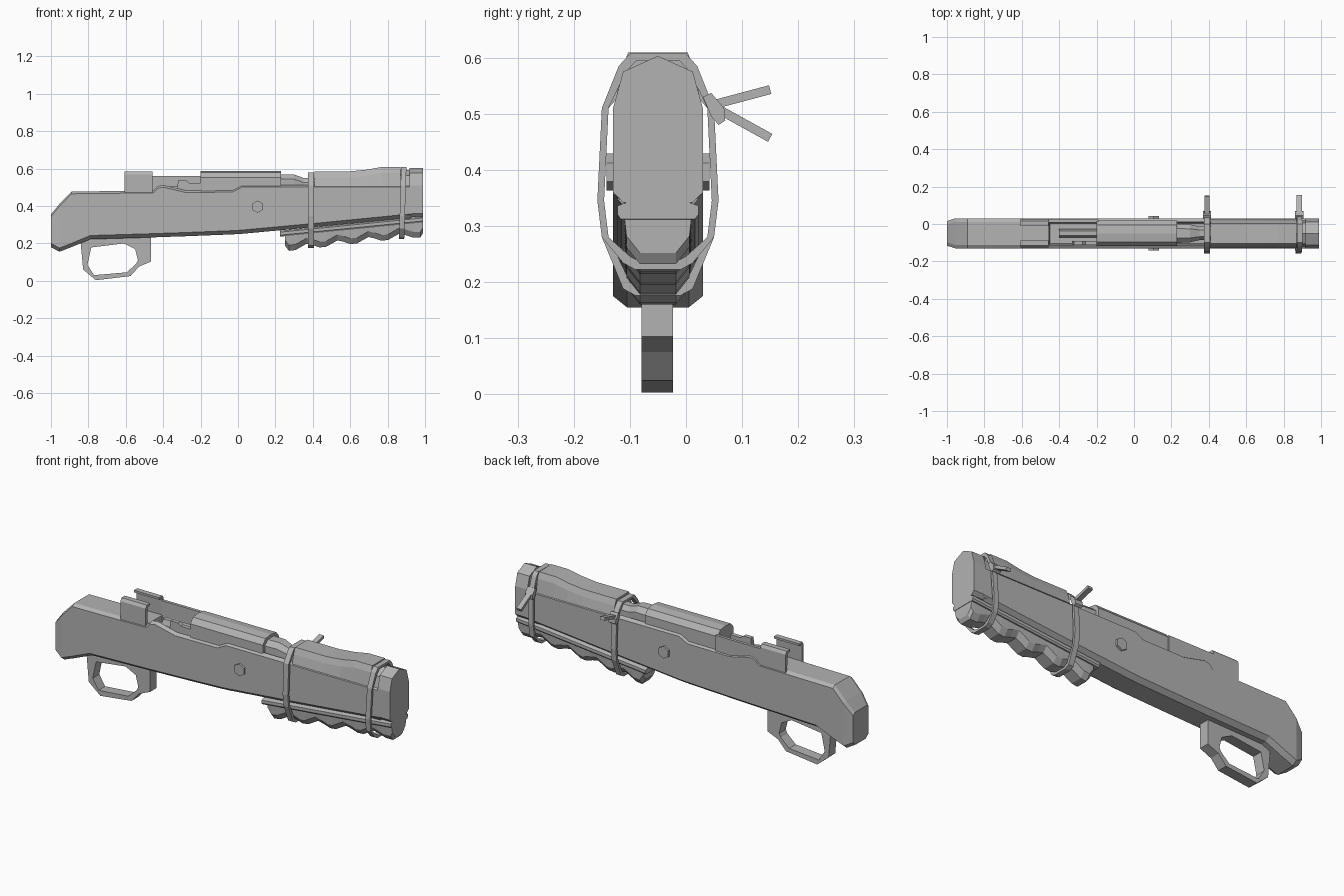
import bpy, bmesh, math
from mathutils import Vector

if "Cube" in bpy.data.objects:
    bpy.data.objects.remove(bpy.data.objects["Cube"], do_unlink=True)

CY = -0.05  # centre line of the weapon

grey = bpy.data.materials.new("plain grey")
grey.use_nodes = True
grey.diffuse_color = (0.45, 0.45, 0.45, 1)
grey.node_tree.nodes["Principled BSDF"].inputs["Base Color"].default_value = (0.45, 0.45, 0.45, 1)


def finish(name, bm):
    bmesh.ops.recalc_face_normals(bm, faces=bm.faces)
    mesh = bpy.data.meshes.new(name)
    bm.to_mesh(mesh)
    bm.free()
    mesh.materials.append(grey)
    obj = bpy.data.objects.new(name, mesh)
    bpy.context.collection.objects.link(obj)
    return obj


def loft(name, sections, ring=False):
    """Skin a row of equal point loops; capped, or closed on itself when ring."""
    bm = bmesh.new()
    loops = [[bm.verts.new(p) for p in s] for s in sections]
    n = len(loops[0])
    pairs = list(zip(loops, loops[1:]))
    if ring:
        pairs.append((loops[-1], loops[0]))
    for a, b in pairs:
        for i in range(n):
            j = (i + 1) % n
            bm.faces.new((a[i], a[j], b[j], b[i]))
    if not ring:
        bm.faces.new(loops[0])
        bm.faces.new(loops[-1])
    return finish(name, bm)


def section(x, half, lean=0):
    """Mirror a half outline of (half width, z) into a full loop at x."""
    pts = [(w, z) for w, z in half] + [(-w, z) for w, z in reversed(half) if w > 0]
    return [(x + lean * (z - 0.4), CY + w, z) for w, z in pts]


def bar(name, half, x0, x1):
    return loft(name, [section(x0, half), section(x1, half)])


def side_plate(name, outline, y0, y1):
    return loft(name, [[(x, y, z) for x, z in outline] for y in (y0, y1)])


def box(name, x0, x1, y0, y1, z0, z1):
    return side_plate(name, [(x0, z0), (x1, z0), (x1, z1), (x0, z1)], y0, y1)


# Stock: x, bottom, top, half width, depth of the action channel
stations = [
    (-1.0, 0.18, 0.355, 0.066, 0), (-0.955, 0.155, 0.41, 0.08, 0),
    (-0.89, 0.18, 0.477, 0.08, 0), (-0.79, 0.222, 0.478, 0.08, 0),
    (-0.455, 0.232, 0.482, 0.08, 0), (-0.45, 0.232, 0.484, 0.08, 0.03),
    (-0.43, 0.233, 0.506, 0.08, 0.05), (-0.4, 0.234, 0.512, 0.08, 0.055),
    (-0.28, 0.238, 0.484, 0.08, 0.03), (-0.03, 0.248, 0.486, 0.08, 0.03),
    (0.02, 0.251, 0.512, 0.08, 0.055), (0.4, 0.286, 0.512, 0.08, 0.055),
    (0.41, 0.287, 0.512, 0.08, 0), (0.93, 0.338, 0.512, 0.08, 0)]
loft("stock", [section(x, [(w - 0.025, b), (w, b + 0.02), (w, t - 0.012),
                           (w - 0.018, t), (w - 0.026, t - d)])
               for x, b, t, w, d in stations])

# Muzzle cap and the recessed neck behind it
cap = [(0.062, 0.342), (0.08, 0.36), (0.08, 0.51), (0.062, 0.575), (0, 0.603)]
bar("muzzle_cap", cap, 0.918, 0.99)
bar("muzzle_neck", [(w * 0.9, z - 0.012) for w, z in cap], 0.86, 0.92)

# Upper handguard with a raised front
loft("handguard", [section(x, [(0.078, 0.505), (0.066, t - 0.032), (0.053, t)])
                   for x, t in ((0.41, 0.585), (0.6, 0.585), (0.69, 0.594),
                                (0.77, 0.609), (0.868, 0.609))])

# Receiver, barrel and bolt
bar("receiver", [(0.068, 0.46), (0.068, 0.553), (0.045, 0.58), (0, 0.586)], -0.2, 0.23)
loft("barrel", [section(x, [(w, 0.46), (w, t - 0.025), (w * 0.5, t)])
                for x, w, t in ((0.22, 0.052, 0.568), (0.3, 0.048, 0.568),
                                (0.35, 0.036, 0.55), (0.42, 0.036, 0.55))])
bar("bolt", [(0.018, 0.45), (0.022, 0.48), (0.012, 0.505)], -0.4, -0.19)
side_plate("receiver_rail", [(-0.46, 0.46), (-0.19, 0.46), (-0.19, 0.56), (-0.46, 0.56)],
           0.008, 0.024)
side_plate("bolt_stop", [(-0.33, 0.46), (-0.19, 0.46), (-0.19, 0.522), (-0.26, 0.522),
                         (-0.275, 0.535), (-0.32, 0.535)], -0.113, -0.09)

# Folded side plates of the rear bracket
for side, label in ((-1, "front"), (1, "back")):
    fold = [(0.064, 0.46), (0.076, 0.46), (0.076, 0.568), (0.066, 0.583),
            (0.038, 0.583), (0.038, 0.572), (0.06, 0.57)]
    loft("bracket_plate_" + label,
         [[(x, CY + side * w, z) for w, z in fold] for x in (-0.608, -0.458)])

# Hexagonal cross bolts
for side, label in ((-1, "front"), (1, "back")):
    hexagon = [(0.105 + 0.033 * math.sin(k * math.pi / 3),
                0.396 + 0.033 * math.cos(k * math.pi / 3)) for k in range(6)]
    side_plate("cross_bolt_" + label, hexagon, CY + side * 0.07, CY + side * 0.092)

# Grip mounting plate, sloping along the underside
loft("grip_plate", [section(x, [(0.066, b), (0.072, b + 0.008), (0.072, b + 0.024),
                                (0.05, b + 0.032)])
                    for x, b in ((0.225, 0.236), (0.99, 0.312))])

# Scalloped forward grip
grip = [(0.25, 0.19), (0.272, 0.16)]
for k in range(4):
    x, z = 0.272 + 0.165 * k, 0.16 + 0.018 * k
    grip += [(x + 0.035, z + 0.004), (x + 0.095, z + 0.038), (x + 0.13, z + 0.03),
             (x + 0.165, z + 0.018)]
grip += [(0.975, 0.232), (0.988, 0.252)]
loft("scalloped_grip", [section(x, [(0.032, z), (0.056, z + 0.03),
                                    (0.06, 0.25 + 0.09 * (x - 0.25))])
                        for x, z in grip])


# Straps wrapped around the fore end, with a knot and loose tail
def strap(name, x, width, bottom, top, lean, tail_z):
    outer = [(0.04, bottom), (0.062, bottom + 0.012), (0.1, 0.28), (0.108, 0.345),
             (0.1, 0.51), (0.07, top - 0.022), (0.05, top)]
    inner = [(w - 0.012, z + (0.012 if z < 0.25 else -0.012 if z > 0.52 else 0))
             for w, z in outer]
    rows = [section(x + s * width / 2, half, lean)
            for s, half in ((-1, outer), (1, outer), (1, inner), (-1, inner))]
    loft(name, rows, ring=True)
    kx = x + lean * 0.11
    knot = [(0.03, 0.53), (0.045, 0.537), (0.068, 0.51), (0.07, 0.488), (0.058, 0.48),
            (0.045, 0.495)]
    loft(name + "_knot", [[(kx + s * 0.022, y, z) for y, z in knot] for s in (-1, 1)])
    start, end = Vector((kx, 0.045, 0.515)), Vector((kx, 0.15, tail_z))
    thick = (end - start).cross(Vector((1, 0, 0))).normalized() * 0.008
    half = Vector((0.014, 0, 0))
    loft(name + "_tail", [[p + thick - half, p + thick + half, p - thick + half,
                           p - thick - half] for p in (start, end)])


strap("rear_strap", 0.39, 0.03, 0.176, 0.578, 0, 0.543)
strap("front_strap", 0.88, 0.028, 0.222, 0.607, 0.03, 0.457)

# Trigger guard: an open loop below the stock
guard_out = [(-0.842, 0.21), (-0.828, 0.06), (-0.76, 0.003), (-0.575, 0.025),
             (-0.53, 0.075), (-0.465, 0.103), (-0.465, 0.24), (-0.72, 0.24)]
guard_in = [(-0.785, 0.178), (-0.805, 0.085), (-0.77, 0.03), (-0.595, 0.045),
            (-0.545, 0.09), (-0.535, 0.11), (-0.55, 0.17), (-0.61, 0.2)]
loft("trigger_guard", [[(x, y, z) for x, z in outline]
                       for y, outline in ((-0.079, guard_out), (-0.023, guard_out),
                                          (-0.023, guard_in), (-0.079, guard_in))], ring=True)
